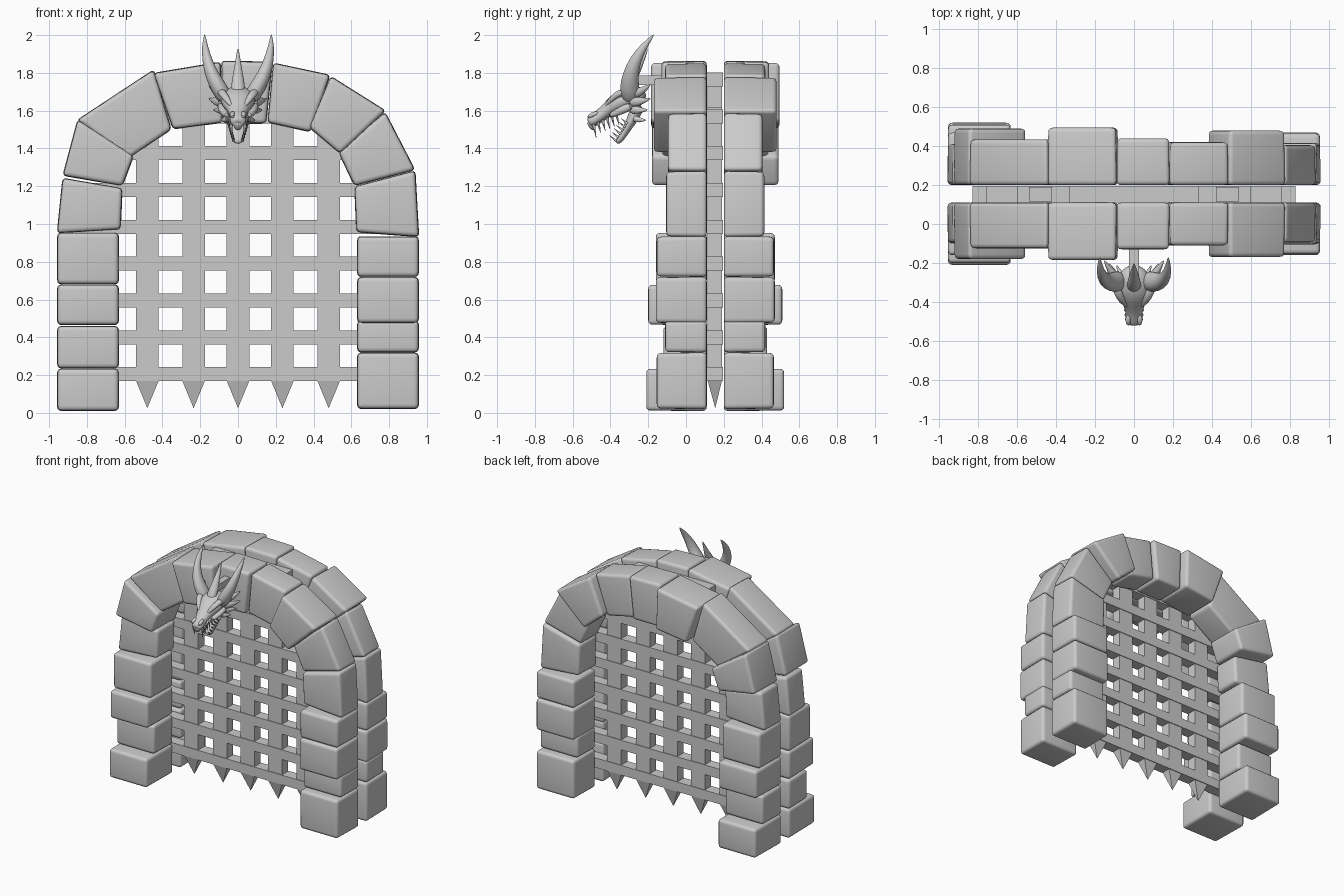
import bpy, bmesh, math
from mathutils import Vector

MID = 0.155  # y of the plane between the two stone arches


def finish(name, bm, smooth=None):
    bmesh.ops.recalc_face_normals(bm, faces=bm.faces)
    me = bpy.data.meshes.new(name)
    bm.to_mesh(me)
    bm.free()
    ob = bpy.data.objects.new(name, me)
    bpy.context.collection.objects.link(ob)
    if smooth:
        bpy.ops.object.select_all(action='DESELECT')
        ob.select_set(True)
        bpy.context.view_layer.objects.active = ob
        bpy.ops.object.shade_smooth_by_angle(angle=math.radians(smooth))
    return ob


def stone(name, outline, front):
    """Rounded block: xz outline pushed from the gap to the front, mirrored to the back arch."""
    bm = bmesh.new()
    n = len(outline)
    cx = sum(p[0] for p in outline) / n
    cz = sum(p[1] for p in outline) / n
    back = [bm.verts.new((x, 0.11, z)) for x, z in outline]
    face = [bm.verts.new((cx + (x - cx) * .98, front, cz + (z - cz) * .98)) for x, z in outline]
    bm.faces.new(back)
    bm.faces.new(face)
    for i in range(n):
        j = (i + 1) % n
        bm.faces.new((back[i], back[j], face[j], face[i]))
    bmesh.ops.bevel(bm, geom=bm.edges[:], offset=0.024, segments=3, profile=0.6, affect='EDGES')
    dup = bmesh.ops.duplicate(bm, geom=bm.verts[:] + bm.edges[:] + bm.faces[:])
    for v in dup['geom']:
        if isinstance(v, bmesh.types.BMVert):
            v.co.y = 2 * MID - v.co.y
    finish(name, bm, 50)


def loft(name, secs, n=12, sub=1):
    """Closed tube through sections (x, y, z, half width, half height)."""
    bm = bmesh.new()
    rings = []
    pts = [Vector(s[:3]) for s in secs]
    for i, s in enumerate(secs):
        t = (pts[min(i + 1, len(pts) - 1)] - pts[max(i - 1, 0)]).normalized()
        side = Vector((1, 0, 0))
        side = (side - t * side.dot(t)).normalized()
        up = t.cross(side)
        rings.append([bm.verts.new(pts[i] + side * s[3] * math.cos(a) + up * s[4] * math.sin(a))
                      for a in (2 * math.pi * k / n for k in range(n))])
    for a, b in zip(rings, rings[1:]):
        for k in range(n):
            bm.faces.new((a[k], a[(k + 1) % n], b[(k + 1) % n], b[k]))
    bm.faces.new(rings[0])
    bm.faces.new(rings[-1])
    ob = finish(name, bm, 60)
    if sub:
        ob.modifiers.new('smooth', 'SUBSURF').levels = sub
        ob.modifiers['smooth'].render_levels = sub
    return ob


def pair(name, secs, n=10, sub=1):
    for side, s in (('right', 1), ('left', -1)):
        loft(f'{name}_{side}', [(s * p[0],) + p[1:] for p in secs], n, sub)


def box(bm, x0, x1, y0, y1, z0, z1):
    vs = bmesh.ops.create_cube(bm, size=1)['verts']
    for v in vs:
        v.co = ((x0 + x1) / 2 + v.co.x * (x1 - x0), (y0 + y1) / 2 + v.co.y * (y1 - y0),
                (z0 + z1) / 2 + v.co.z * (z1 - z0))


# Pillar stones: bottom, top, front y
for side, s, rows in (
        ('left', -1, [(.01, .235, -.21), (.235, .46, -.12), (.465, .68, -.20), (.68, .955, -.16)]),
        ('right', 1, [(.02, .32, -.155), (.32, .49, -.11), (.475, .72, -.16), (.72, .935, -.155)])):
    for i, (a, b, f) in enumerate(rows):
        stone(f'pillar_stone_{side}_{i + 1}',
              [(s * .63, a), (s * .958, a), (s * .958, b), (s * .63, b)], f)

# Arch stones: outline in xz, front y
ARCH = [
    ([(-.96, .95), (-.62, .97), (-.61, 1.19), (-.93, 1.245)], -.10),
    ([(-.93, 1.255), (-.61, 1.20), (-.55, 1.36), (-.85, 1.555)], -.18),
    ([(-.855, 1.55), (-.58, 1.345), (-.35, 1.50), (-.445, 1.82)], -.125),
    ([(-.45, 1.80), (-.345, 1.50), (-.08, 1.535), (-.09, 1.86)], -.185),
    ([(-.09, 1.865), (-.08, 1.53), (.15, 1.53), (.185, 1.86)], -.13),
    ([(.185, 1.855), (.155, 1.535), (.385, 1.485), (.49, 1.79)], -.11),
    ([(.49, 1.785), (.375, 1.51), (.54, 1.37), (.785, 1.60)], -.17),
    ([(.78, 1.595), (.53, 1.38), (.615, 1.20), (.94, 1.285)], -.095),
    ([(.94, 1.285), (.615, 1.20), (.625, .955), (.96, .93)], -.105),
]
for i, (outline, f) in enumerate(ARCH):
    stone(f'arch_stone_{i + 1}', outline, f)

# Gate: horizontal bars, shorter under the curve
bm = bmesh.new()
for i, w in enumerate([.83, .83, .83, .83, .83, .83, .76, .60, .33]):
    z = .205 + i * .195
    box(bm, -w, w, MID - .045, MID + .04, z - .037, z + .037)
finish('gate_cross_bars', bm)

# Gate: upright bars with pointed ends
bm = bmesh.new()
for x, top in ((-.48, 1.62), (-.235, 1.78), (0, 1.8), (.235, 1.78), (.48, 1.62)):
    box(bm, x - .06, x + .06, MID - .04, MID + .035, .17, top)
    tip = bm.verts.new((x, MID, .025))
    c = [bm.verts.new((x + a * .06, MID - .0025 + b * .0375, .17))
         for a, b in ((-1, -1), (1, -1), (1, 1), (-1, 1))]
    for k in range(4):
        bm.faces.new((c[k], c[(k + 1) % 4], tip))
finish('gate_uprights', bm)

# Dragon head mounting rod
bm = bmesh.new()
box(bm, -.025, .025, -.29, -.11, 1.735, 1.785)
finish('mounting_rod', bm)

# Dragon skull and jaws
loft('skull', [(0, -.21, 1.68, .03, .03), (0, -.25, 1.68, .08, .06), (0, -.31, 1.665, .10, .065),
               (0, -.36, 1.64, .092, .06), (0, -.40, 1.615, .065, .045), (0, -.44, 1.585, .046, .035),
               (0, -.48, 1.555, .045, .036), (0, -.505, 1.54, .045, .034), (0, -.518, 1.535, .025, .02)])
loft('lower_jaw', [(0, -.25, 1.64, .06, .04), (0, -.275, 1.57, .068, .032), (0, -.305, 1.52, .055, .025),
                   (0, -.33, 1.475, .04, .02), (0, -.355, 1.44, .032, .019), (0, -.37, 1.43, .015, .01)])
loft('upper_beak', [(0, -.51, 1.55, .03, .02), (0, -.50, 1.52, .028, .018), (0, -.485, 1.495, .01, .008)])

# Horns, crest and frill spikes
pair('horn', [(.06, -.29, 1.65, .045, .055), (.10, -.30, 1.72, .045, .055), (.14, -.295, 1.79, .038, .044),
              (.163, -.27, 1.865, .028, .033), (.176, -.225, 1.94, .017, .02), (.176, -.168, 2.005, .003, .004)], 12)
loft('crest_spike', [(0, -.34, 1.68, .045, .03), (0, -.29, 1.76, .034, .03),
                     (0, -.245, 1.84, .018, .018), (0, -.20, 1.935, .003, .003)])
pair('upper_frill', [(.08, -.29, 1.68, .03, .03), (.12, -.24, 1.70, .02, .025), (.155, -.185, 1.74, .003, .003)])
pair('middle_frill', [(.08, -.30, 1.65, .025, .035), (.115, -.25, 1.645, .018, .025), (.155, -.185, 1.665, .003, .003)])
pair('lower_frill', [(.07, -.30, 1.61, .02, .03), (.10, -.25, 1.60, .015, .02), (.13, -.20, 1.605, .003, .003)])
pair('jaw_spike', [(.05, -.28, 1.56, .018, .022), (.075, -.245, 1.55, .012, .015), (.09, -.21, 1.55, .003, .003)])

# Brows, cheeks and nostrils
pair('brow', [(.10, -.29, 1.70, .02, .02), (.085, -.35, 1.70, .024, .02), (.06, -.395, 1.66, .02, .017),
              (.03, -.43, 1.62, .008, .008)])
pair('cheek', [(.095, -.28, 1.63, .02, .025), (.082, -.345, 1.60, .024, .022), (.055, -.41, 1.57, .015, .016)])
pair('nostril', [(.025, -.46, 1.59, .012, .01), (.032, -.495, 1.58, .017, .016), (.028, -.522, 1.565, .008, .008)])

# Teeth in both jaws
for i in range(6):
    t = i / 5
    x, y, z = .052 - .015 * t, -.37 - .12 * t, 1.585 - .055 * t
    d = .075 if i == 5 else .06
    pair(f'upper_tooth_{i + 1}', [(x, y, z, .010, .010), (x * .9, y + .015, z - d, .001, .001)], 6, 0)
    x, y, z = .052 - .027 * t, -.31 - .06 * t, 1.53 - .09 * t
    pair(f'lower_tooth_{i + 1}', [(x, y, z, .008, .008), (x * .95, y - .035, z + .03, .001, .001)], 6, 0)
